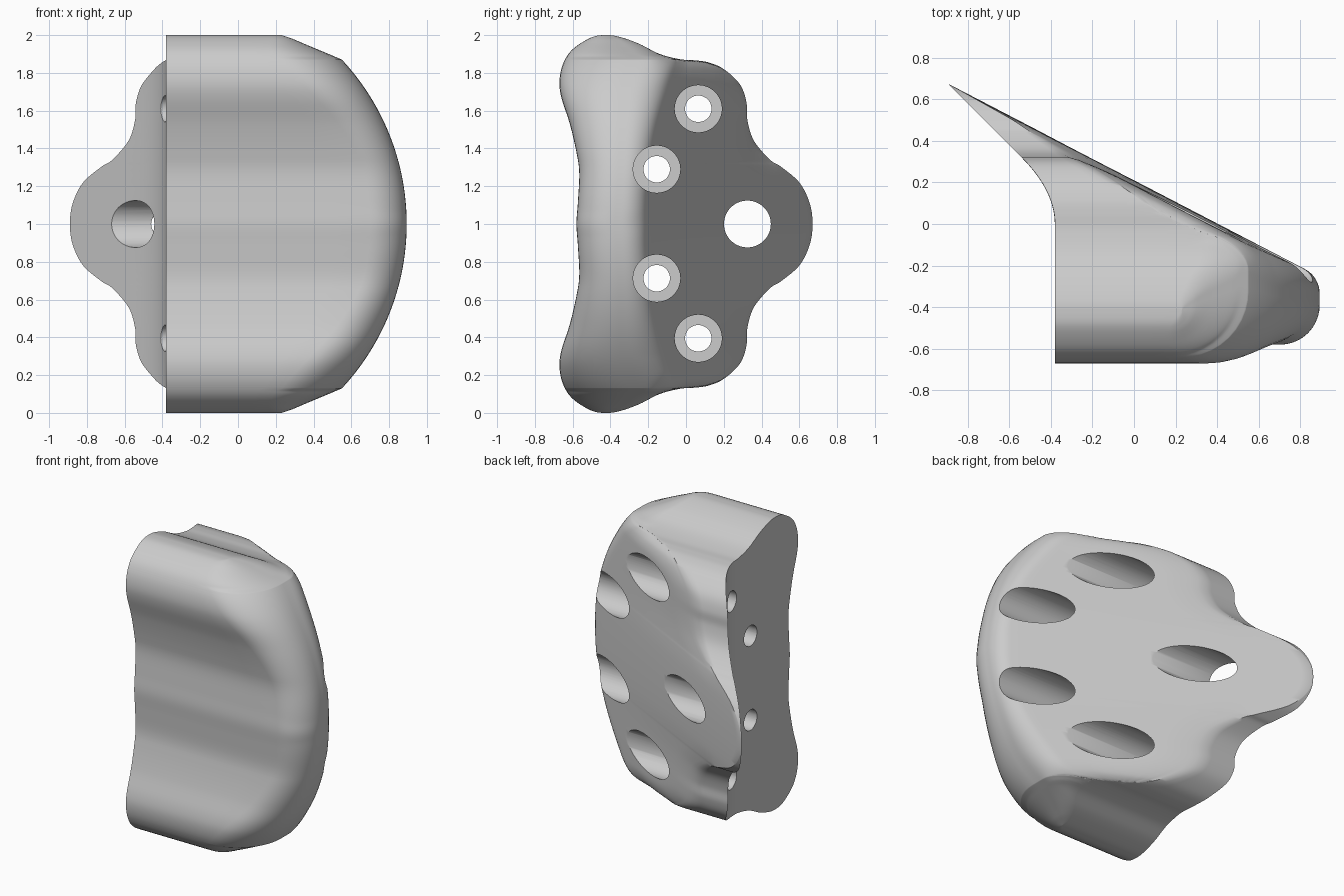
import bpy
import bmesh
import math
from mathutils import Vector

cube = bpy.data.objects.get("Cube")
if cube:
    bpy.data.objects.remove(cube, do_unlink=True)

grey = bpy.data.materials.new("plain grey")
grey.use_nodes = True
grey.diffuse_color = (0.6, 0.6, 0.6, 1)
grey.node_tree.nodes["Principled BSDF"].inputs["Base Color"].default_value = (0.6, 0.6, 0.6, 1)

# Side outline, upper half: (y, height above the middle)
FRONT = [(-.58, 0), (-.572, .12), (-.565, .27), (-.58, .38), (-.615, .53), (-.66, .67),
         (-.67, .76), (-.65, .85), (-.60, .925), (-.5, .988), (-.42, 1)]
BACK = [(-.35, .99), (-.25, .955), (-.14, .9), (-.03, .872), (.05, .866), (.12, .855),
        (.2, .82), (.285, .74), (.32, .645), (.325, .55), (.36, .44), (.445, .34),
        (.5, .305), (.6, .22), (.655, .11), (.67, 0)]
# Slanted back: (y, x), and top end of the rounded side: (height, x)
SLANT = [(-.32, 1.05), (-.193, .75), (0, .295), (.18, 0), (.33, -.28), (.67, -.885)]
SIDE_TOP = [(.87, .55), (.9, .48), (.95, .36), (.98, .29), (1, .23)]


def clamp(v, a=0.0, b=1.0):
    return max(a, min(b, v))


def interp(table, v):
    """Piecewise linear lookup in a table sorted by its first value."""
    v = clamp(v, table[0][0], table[-1][0])
    for (a, p), (b, q) in zip(table, table[1:]):
        if v <= b:
            return p + (q - p) * (v - a) / max(b - a, 1e-9)
    return table[-1][1]


def spline(pts, n):
    """Smooth curve through a half outline that is mirrored at height 0."""
    p = [Vector(q) for q in pts]
    p = [Vector((p[1].x, -p[1].y))] + p + [Vector((p[-2].x, -p[-2].y))]
    out = []
    for a, b, c, d in zip(p, p[1:], p[2:], p[3:]):
        for i in range(n):
            t = i / n
            out.append(.5 * (2 * b + (c - a) * t + (2 * a - 5 * b + 4 * c - d) * t * t
                             + (3 * b - a - 3 * c + d) * t ** 3))
    return out + [p[-2]]


N = 6
curve = spline(FRONT + BACK, N)
top = (len(FRONT) - 1) * N
front_table = sorted((min(p.y, 1.0), p.x) for p in curve[:top + 1])
back_curve = curve[top + 1:]
slant_by_x = sorted((x, y) for y, x in SLANT)


def left_x(y):
    """Flat side wall that sweeps out to the tip."""
    if y <= 0:
        return -.38
    return -.38 - .17 * (y / .33) ** 2 if y < .33 else -.55 - (y - .33)


def side_x(u):
    return -.382 + math.sqrt(1.275 ** 2 - u * u) if u < .87 else interp(SIDE_TOP, u)


def fillet(a, corner, b, size, n):
    """Round arc around a corner between the edges to a and b."""
    da, db = a - corner, b - corner
    size = min(size, .6 * da.length, .6 * db.length)
    s = corner + da.normalized() * size
    e = corner + db.normalized() * size
    w = math.sin(da.angle(db, math.pi) / 2)
    pts = []
    for i in range(n + 1):
        t = i / n
        k = ((1 - t) ** 2, 2 * w * t * (1 - t), t * t)
        pts.append((s * k[0] + corner * k[1] + e * k[2]) / sum(k))
    return pts


def line(a, b, n):
    return [a.lerp(b, i / n) for i in range(1, n)]


def soften(p, u):
    """Pull the slanted back inward near the outline to round its rim."""
    fade = clamp(min((.5 - p.y) / .4, (p.y + .2) / .2))
    if fade <= 0:
        return p
    q = Vector((p.y, u))
    d = min((q - c).length for c in back_curve)
    k = 1 - clamp(d / .11)
    return Vector((p.x - .12 * fade * (1 - math.sqrt(1 - k * k)), p.y))


def section(u, back):
    """Horizontal outline of the body at height u above the middle."""
    f, x = min(interp(front_table, u), back - .001), side_x(u)
    p0 = Vector((-.38, f))
    p1 = Vector((x, f))
    p2 = Vector((x, min(back, interp(slant_by_x, x))))
    p3 = Vector((min(interp(SLANT, back), x - .2), back))
    size = .19 + .17 * clamp(u / .75) ** 1.5
    arc1 = fillet(p0, p1, p2, size, 10)
    arc2 = fillet(arc1[-1], p2, p3, .12, 8)
    slope = [soften(p, u) for p in arc2 + line(arc2[-1], p3, 28) + [p3]]
    p4 = Vector((left_x(back), back))
    wall = [Vector((left_x(y), y)) for y in (back + (f - back) * i / 24 for i in range(24))]
    return ([p0] + line(p0, arc1[0], 6) + arc1 + line(arc1[-1], arc2[0], 5)
            + slope + line(slope[-1], p4, 6) + wall)


# Body: stacked sections, the lower half mirrored from the upper
upper = [(p.y, section(p.y, p.x)) for p in back_curve]
umax = upper[0][0]
levels = [(1 + u / umax, s) for u, s in upper] + [(1 - u / umax, s) for u, s in upper[-2::-1]]
bm = bmesh.new()
rings = [[bm.verts.new((p.x, p.y, z)) for p in s] for z, s in levels]
for r, s in zip(rings, rings[1:]):
    for i in range(len(r)):
        j = (i + 1) % len(r)
        bm.faces.new((r[i], r[j], s[j], s[i]))
bm.faces.new(rings[0])
bm.faces.new(rings[-1])
bmesh.ops.recalc_face_normals(bm, faces=bm.faces)
mesh = bpy.data.meshes.new("grip_body")
bm.to_mesh(mesh)
bm.free()
mesh.materials.append(grey)
body = bpy.data.objects.new("grip_body", mesh)
bpy.context.collection.objects.link(body)


def drill(y, z, radius, x0, x1):
    """Cut a round hole along x through the body."""
    bpy.ops.mesh.primitive_cylinder_add(vertices=48, radius=radius, depth=x1 - x0,
                                        location=((x0 + x1) / 2, y, z),
                                        rotation=(0, math.pi / 2, 0))
    cutter = bpy.context.object
    cutter.name = "hole_cutter"
    cutter.hide_render = True
    cutter.data.materials.append(grey)
    mod = body.modifiers.new("hole", 'BOOLEAN')
    mod.operation = 'DIFFERENCE'
    mod.solver = 'EXACT'
    mod.object = cutter
    bpy.ops.object.select_all(action='DESELECT')
    body.select_set(True)
    bpy.context.view_layer.objects.active = body
    bpy.ops.object.modifier_apply(modifier=mod.name)
    bpy.data.objects.remove(cutter, do_unlink=True)


# Large hole in the tip, then four stepped screw holes
drill(.325, 1, .124, -1.2, 1.2)
for y, z, seat in ((.065, 1.61, -.22), (-.155, 1.29, .25), (-.155, .713, .25), (.065, .395, -.22)):
    drill(y, z, .125, seat, 1.2)
    drill(y, z, .07, -1.2, 1.2)

bpy.ops.object.shade_smooth_by_angle(angle=math.radians(35))
